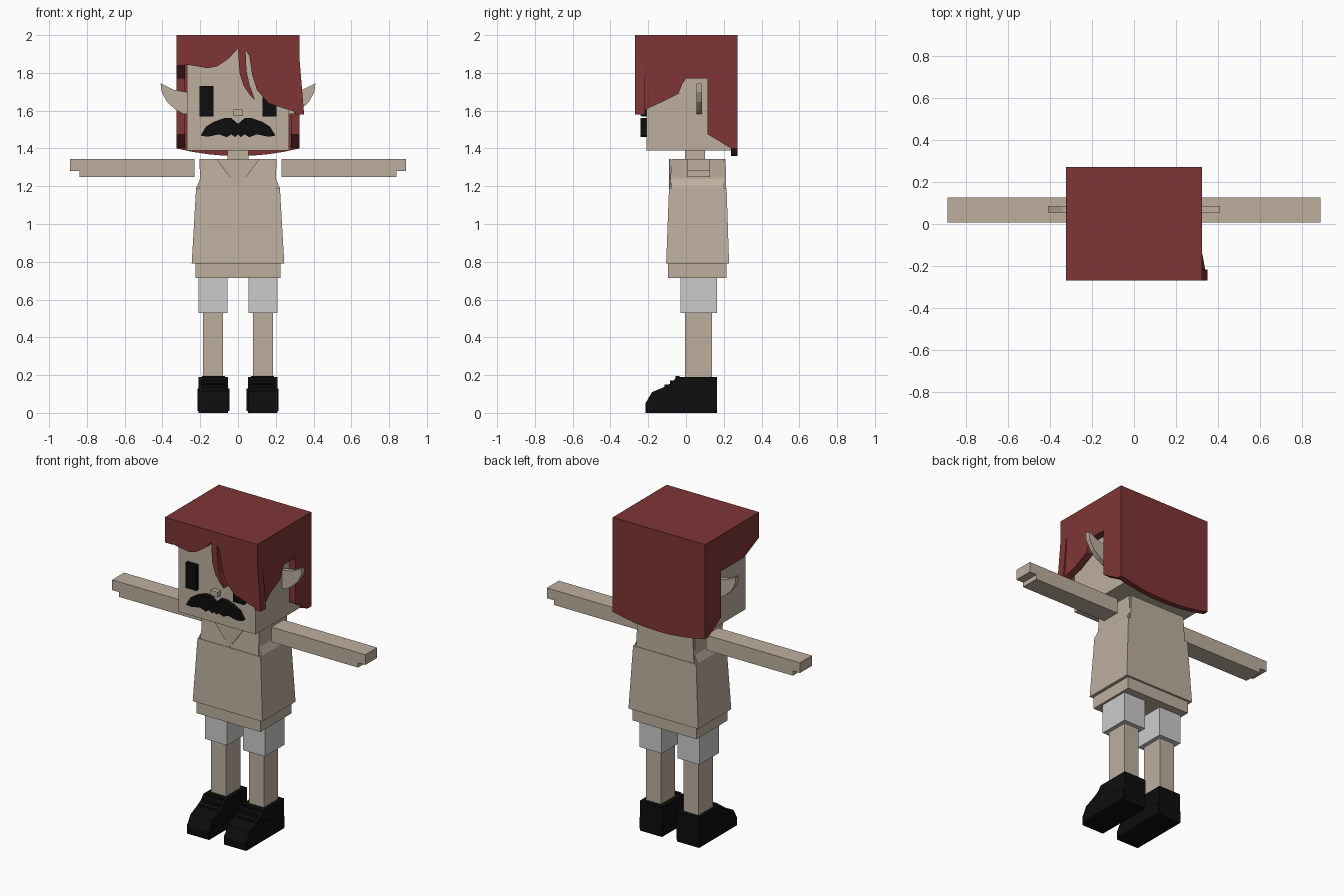
import bpy, bmesh
from mathutils import Vector

if "Cube" in bpy.data.objects:
    bpy.data.objects.remove(bpy.data.objects["Cube"], do_unlink=True)


def material(name, rgb):
    m = bpy.data.materials.new(name)
    m.use_nodes = True
    m.diffuse_color = (*rgb, 1)
    m.node_tree.nodes["Principled BSDF"].inputs["Base Color"].default_value = (*rgb, 1)
    return m


SKIN = material("beige", (0.51, 0.43, 0.345))
HAIR = material("dark_red", (0.21, 0.036, 0.036))
GREY = material("light_grey", (0.6, 0.6, 0.6))
BLACK = material("black", (0.004, 0.004, 0.004))


def finish(name, bm, mat):
    bmesh.ops.recalc_face_normals(bm, faces=bm.faces)
    mesh = bpy.data.meshes.new(name)
    bm.to_mesh(mesh)
    bm.free()
    mesh.materials.append(mat)
    obj = bpy.data.objects.new(name, mesh)
    bpy.context.collection.objects.link(obj)
    return obj


def prism(name, points, axis, lo, hi, mat, bend=None):
    """Extrude an outline along x (points are y,z) or along y (points are x,z)."""
    bm = bmesh.new()
    at = (lambda p, d: (d, *p)) if axis == "x" else (lambda p, d: (p[0], d, p[1]))
    verts = [bm.verts.new(at(p, lo)) for p in points]
    face = bm.faces.new(verts)
    grown = bmesh.ops.extrude_face_region(bm, geom=[face])["geom"]
    step = Vector(at((0, 0), hi - lo))
    for v in grown:
        if isinstance(v, bmesh.types.BMVert):
            v.co += step
    if bend:
        for v in bm.verts:
            bend(v.co)
        bmesh.ops.triangulate(bm, faces=bm.faces)
    return finish(name, bm, mat)


def loft(name, rings, mat):
    """Stack rectangles given as (z, x0, x1, y0, y1)."""
    bm = bmesh.new()
    loops = [[bm.verts.new((x, y, z)) for x, y in ((a, c), (b, c), (b, d), (a, d))]
             for z, a, b, c, d in rings]
    bm.faces.new(loops[0])
    bm.faces.new(loops[-1])
    for low, high in zip(loops, loops[1:]):
        for i in range(4):
            j = (i + 1) % 4
            bm.faces.new((low[i], low[j], high[j], high[i]))
    return finish(name, bm, mat)


def box(name, x, y, z, mat):
    return loft(name, [(z[0], *x, *y), (z[1], *x, *y)], mat)


def both(name, make):
    """Make a left part and its mirrored right copy."""
    left = make("left_" + name)
    right = left.copy()
    right.data = left.data.copy()
    right.name = right.data.name = "right_" + name
    bm = bmesh.new()
    bm.from_mesh(right.data)
    for v in bm.verts:
        v.co.x *= -1
    bmesh.ops.reverse_faces(bm, faces=bm.faces)
    bm.to_mesh(right.data)
    bm.free()
    bpy.context.collection.objects.link(right)


# Head and face
box("head", (-0.27, 0.27), (-0.21, 0.24), (1.39, 1.97), SKIN)
box("neck", (-0.055, 0.055), (-0.005, 0.1), (1.33, 1.4), SKIN)
box("nose", (-0.025, 0.025), (-0.24, -0.2), (1.573, 1.605), SKIN)
both("eye", lambda n: box(n, (0.13, 0.205), (-0.235, -0.205), (1.57, 1.73), BLACK))
half = [(0.035, 1.56), (0.075, 1.56), (0.13, 1.54), (0.17, 1.515), (0.198, 1.468),
        (0.16, 1.462), (0.1, 1.475), (0.06, 1.46), (0.035, 1.475), (0.015, 1.46)]
prism("moustache", [(0, 1.53)] + half + [(0, 1.475)] + [(-x, z) for x, z in reversed(half)],
      "y", -0.24, -0.205, BLACK)
ear = [(0.25, 1.695), (0.28, 1.7), (0.34, 1.71), (0.41, 1.745), (0.405, 1.7),
       (0.375, 1.645), (0.33, 1.605), (0.29, 1.583), (0.25, 1.58)]
both("ear", lambda n: prism(n, ear, "y", 0.055, 0.085, SKIN))

# Hair: crown, fringe, two uneven sides and a curved back
TOP = 2.0
box("hair_crown", (-0.28, 0.28), (-0.22, 0.24), (1.95, TOP), HAIR)
fringe = [(-0.325, TOP), (-0.325, 1.84), (-0.28, 1.845), (-0.16, 1.825), (-0.11, 1.835),
          (-0.05, 1.875), (0, 1.93), (0.008, 1.8), (0.03, 1.73), (0.065, 1.68), (0.09, 1.657),
          (0.06, 1.74), (0.045, 1.81), (0.04, 1.92), (0.06, 1.89), (0.075, 1.79), (0.1, 1.71),
          (0.16, 1.64), (0.25, 1.61), (0.35, 1.58), (0.325, 1.88), (0.325, TOP)]
prism("hair_fringe", fringe, "y", -0.27, -0.218, HAIR)


def flare(co):
    if co.y < -0.2 and co.z < 1.7:
        co.x += 0.025


rear = [(0.115, 1.77), (0.115, 1.475), (0.24, 1.4), (0.27, 1.4), (0.27, TOP), (-0.27, TOP)]
prism("left_hair_side", [(-0.27, 1.88), (-0.27, 1.58), (-0.14, 1.64), (-0.04, 1.69),
                         (-0.02, 1.74), (0, 1.77)] + rear, "x", 0.28, 0.325, HAIR, flare)
prism("right_hair_side", [(-0.27, 1.84), (-0.12, 1.77)] + rear, "x", -0.325, -0.28, HAIR)
curve = [(x / 100, 1.36 + 0.04 * (x / 32.5) ** 2) for x in (-32.5, -24, -16, -8, 0, 8, 16, 24, 32.5)]
prism("hair_back", curve + [(0.325, TOP), (-0.325, TOP)], "y", 0.238, 0.272, HAIR)

# Shirt and body
loft("shoulders", [(1.17, -0.205, 0.205, -0.088, 0.212), (1.345, -0.195, 0.195, -0.075, 0.21)], SKIN)
both("shirt_shoulder", lambda n: prism(n, [(0.185, 1.345), (0.205, 1.345), (0.2, 1.24),
                                           (0.222, 1.19), (0.185, 1.17)], "y", -0.078, 0.2, SKIN))
loft("shirt", [(0.79, -0.245, 0.245, -0.105, 0.228), (1.19, -0.222, 0.222, -0.09, 0.215)], SKIN)
prism("collar", [(-0.115, 1.345), (0, 1.19), (0.115, 1.345)], "y", -0.09, -0.082, SKIN)
box("shirt_hem", (-0.225, 0.225), (-0.095, 0.215), (0.715, 0.8), SKIN)

# Arms with stepped hands
arm = [(0.23, 1.25), (0.84, 1.25), (0.84, 1.28), (0.89, 1.28), (0.89, 1.345), (0.23, 1.345)]
both("arm", lambda n: prism(n, arm, "y", 0.007, 0.127, SKIN))

# Legs and shoes
both("short", lambda n: box(n, (0.055, 0.21), (-0.03, 0.165), (0.53, 0.72), GREY))
both("leg", lambda n: box(n, (0.08, 0.185), (-0.005, 0.137), (0.17, 0.54), SKIN))
shoe = [(-0.215, 0), (0.165, 0), (0.165, 0.19), (-0.05, 0.19), (-0.075, 0.16), (-0.12, 0.135),
        (-0.18, 0.11), (-0.215, 0.05)]
both("shoe", lambda n: prism(n, shoe, "x", 0.053, 0.208, BLACK))
sole = [(-0.205, 0.01), (0.16, 0.01), (0.16, 0.08), (-0.06, 0.13), (-0.17, 0.095), (-0.205, 0.05)]
both("shoe_side", lambda n: prism(n, sole, "x", 0.046, 0.215, BLACK))
for i in range(3):
    y, z = -0.115 + 0.03 * i, 0.14 + 0.022 * i
    both(f"lace_{i + 1}", lambda n: box(n, (0.07, 0.19), (y, y + 0.02), (z - 0.03, z + 0.01), BLACK))
